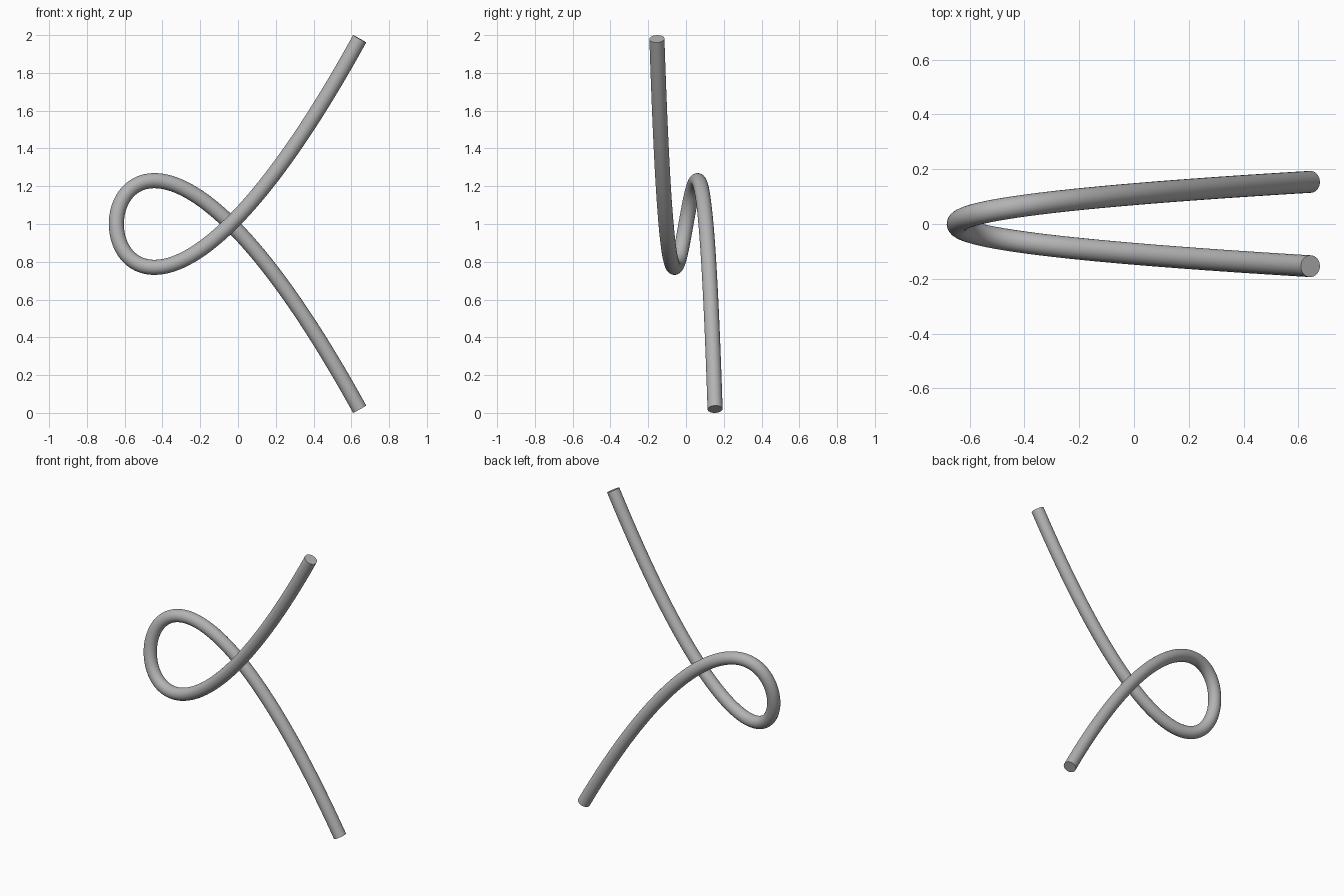
import bpy
import math

cube = bpy.data.objects.get("Cube")
if cube:
    bpy.data.objects.remove(cube, do_unlink=True)

# Material
grey = bpy.data.materials.new("mid grey")
grey.use_nodes = True
grey.diffuse_color = (0.45, 0.45, 0.45, 1)
grey.node_tree.nodes["Principled BSDF"].inputs["Base Color"].default_value = grey.diffuse_color

# Looped centre line: a cubic in height, a parabola in width, steady in depth
STEPS = 120
RADIUS = 0.04


def centre(t):
    return (1.288 * t * t - 0.644, -0.154 * t, 1 + 1.85 * (t ** 3 - 0.47 * t))


path = bpy.data.curves.new("looped_tube", "CURVE")
path.dimensions = "3D"
path.bevel_depth = RADIUS
path.bevel_resolution = 10
path.use_fill_caps = True
spline = path.splines.new("POLY")
spline.points.add(STEPS)
for i, point in enumerate(spline.points):
    point.co = (*centre(2 * i / STEPS - 1), 1)

# Round tube swept along the line, closed by flat ends
tube = bpy.data.objects.new("looped_tube", path)
bpy.context.collection.objects.link(tube)
path.materials.append(grey)
bpy.ops.object.select_all(action="DESELECT")
tube.select_set(True)
bpy.context.view_layer.objects.active = tube
bpy.ops.object.convert(target="MESH")
bpy.ops.object.mode_set(mode="EDIT")
bpy.ops.mesh.select_all(action="SELECT")
bpy.ops.mesh.remove_doubles(threshold=0.0001)
bpy.ops.mesh.normals_make_consistent(inside=False)
bpy.ops.object.mode_set(mode="OBJECT")
bpy.ops.object.shade_smooth_by_angle(angle=math.radians(40))
